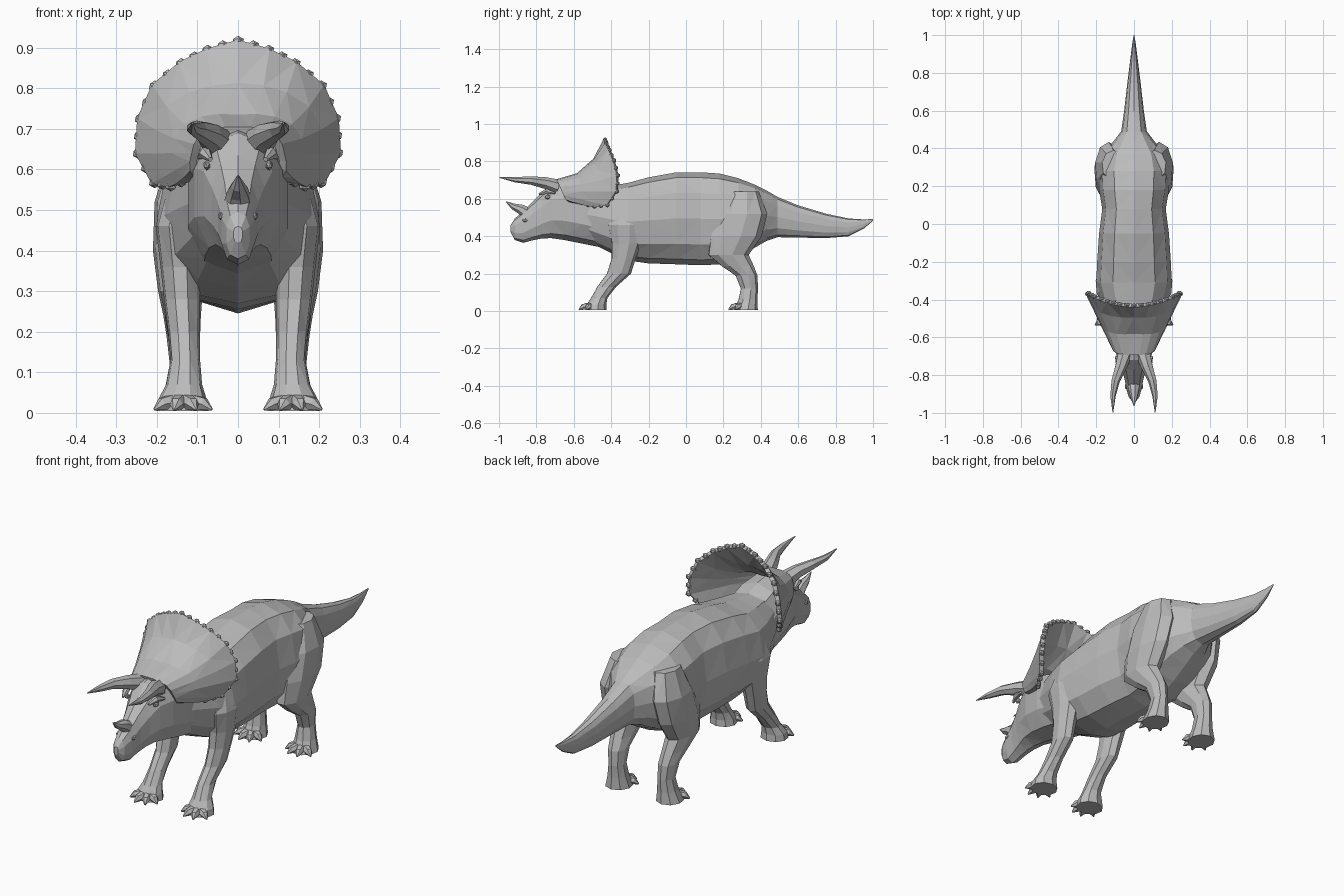
import bpy, bmesh, math
from mathutils import Vector

cube = bpy.data.objects.get("Cube")
if cube:
    bpy.data.objects.remove(cube)

skin = bpy.data.materials.new("grey_skin")
skin.use_nodes = True
GREY = (0.5, 0.5, 0.5, 1)
skin.diffuse_color = GREY
skin.node_tree.nodes["Principled BSDF"].inputs["Base Color"].default_value = GREY


def finish(name, bm, mirror=False, thick=0):
    """Turn a bmesh into a flat-shaded object, optionally mirrored or thickened."""
    bmesh.ops.triangulate(bm, faces=bm.faces[:], quad_method='SHORT_EDGE')
    bmesh.ops.recalc_face_normals(bm, faces=bm.faces[:])
    mesh = bpy.data.meshes.new(name)
    bm.to_mesh(mesh)
    bm.free()
    mesh.materials.append(skin)
    ob = bpy.data.objects.new(name, mesh)
    bpy.context.collection.objects.link(ob)
    if thick:
        mod = ob.modifiers.new("thickness", 'SOLIDIFY')
        mod.thickness, mod.offset = thick, 0
    if mirror:
        ob.modifiers.new("mirror", 'MIRROR')
    return ob


def skin_rings(bm, rings, closed=True):
    """Bridge successive rings of points; cap the ends of closed rings."""
    vs = [[bm.verts.new(p) for p in r] for r in rings]
    n = len(vs[0])
    for a, b in zip(vs, vs[1:]):
        for i in range(n if closed else n - 1):
            j = (i + 1) % n
            bm.faces.new((a[i], a[j], b[j], b[i]))
    if closed:
        bm.faces.new(vs[0])
        bm.faces.new(vs[-1])


def oval(c, u, v, n, turn=0, power=1):
    out = []
    for i in range(n):
        a = 2 * math.pi * i / n + turn
        cs, sn = math.cos(a), math.sin(a)
        out.append(Vector(c) + Vector(u) * math.copysign(abs(cs) ** power, cs)
                   + Vector(v) * math.copysign(abs(sn) ** power, sn))
    return out


def trunk(name, sections, n, power=0.85):
    """Loft along y from (y, bottom, top, half width)."""
    bm = bmesh.new()
    skin_rings(bm, [oval((0, y, (b + t) / 2), (w, 0, 0), (0, 0, (t - b) / 2), n, math.pi / 2, power)
                    for y, b, t, w in sections])
    return finish(name, bm)


def limb(name, sections):
    """Loft along z from (z, x, y, half width, half depth)."""
    bm = bmesh.new()
    skin_rings(bm, [oval((x, y, z), (rx, 0, 0), (0, ry, 0), 9, 0.2) for z, x, y, rx, ry in sections])
    return finish(name, bm, mirror=True)


def horn(bm, path, radii, n=7):
    """Tapered tube through the path points."""
    pts = [Vector(p) for p in path]
    rings = []
    for i, p in enumerate(pts):
        d = (pts[min(i + 1, len(pts) - 1)] - pts[max(i - 1, 0)]).normalized()
        u = d.cross(Vector((0, 0, 1)) if abs(d.z) < 0.9 else Vector((0, 1, 0))).normalized()
        rings.append(oval(p, u * radii[i], d.cross(u) * radii[i], n))
    skin_rings(bm, rings)


def knob(bm, p, size, scale=(1, 1, 1)):
    made = bmesh.ops.create_icosphere(bm, subdivisions=1, radius=size)["verts"]
    bmesh.ops.scale(bm, vec=scale, verts=made)
    bmesh.ops.translate(bm, vec=p, verts=made)


# Body and tail
trunk("body_and_tail", [
    (-.62, .43, .62, .09), (-.50, .36, .66, .135), (-.40, .31, .67, .175), (-.31, .27, .685, .2),
    (-.20, .255, .715, .195), (-.05, .25, .742, .185), (.08, .245, .742, .168),
    (.18, .25, .735, .185), (.28, .29, .71, .19), (.37, .34, .675, .165), (.43, .375, .645, .115),
    (.49, .395, .61, .068), (.60, .393, .565, .052), (.75, .39, .52, .035),
    (.87, .40, .495, .02), (.95, .44, .49, .01), (1.0, .483, .492, .002)], 12)

# Head with beak
trunk("head", [
    (-.937, .42, .46, .012), (-.915, .38, .495, .03), (-.87, .365, .535, .043),
    (-.82, .378, .585, .052), (-.77, .388, .635, .068), (-.72, .39, .69, .088),
    (-.65, .38, .705, .112), (-.55, .36, .69, .128), (-.45, .34, .65, .13)], 10)

# Legs
limb("front_leg", [
    (.58, .13, -.31, .04, .07), (.46, .15, -.32, .054, .1), (.36, .142, -.32, .05, .08),
    (.28, .138, -.335, .045, .066), (.2, .133, -.36, .04, .066), (.13, .13, -.425, .037, .052),
    (.07, .133, -.465, .045, .045), (.035, .137, -.48, .06, .054), (.005, .137, -.482, .065, .058)])
limb("hind_leg", [
    (.64, .11, .31, .06, .08), (.52, .135, .3, .072, .135), (.4, .145, .265, .066, .14),
    (.3, .142, .225, .056, .11), (.24, .138, .275, .047, .088), (.19, .135, .322, .042, .06),
    (.12, .132, .338, .037, .047), (.06, .134, .33, .047, .052), (.005, .137, .318, .062, .066)])

# Toes with pointed claws
for part, y in (("front_toes", -.495), ("hind_toes", .305)):
    bm = bmesh.new()
    for deg in (-65, -25, 15, 60):
        a = math.radians(deg)
        d = Vector((math.sin(a), -math.cos(a), 0))
        base = Vector((.137, y, .026))
        horn(bm, [base + d * .03, base + d * .058 + Vector((0, 0, -.004)),
                  base + d * .08 + Vector((0, 0, -.018))], [.021, .017, .003], 6)
    finish(part, bm, mirror=True)

# Frill: curved shield between the skull and the rim
rim = [Vector(p) for p in (
    (0, -.432, .915), (.075, -.425, .893), (.14, -.41, .86), (.205, -.385, .805), (.24, -.365, .725),
    (.245, -.37, .64), (.205, -.42, .568), (.165, -.49, .56), (.115, -.56, .58))]
root = [Vector(p) for p in (
    (0, -.69, .695), (.03, -.69, .695), (.06, -.69, .69), (.085, -.68, .68), (.1, -.67, .66),
    (.105, -.66, .64), (.11, -.65, .62), (.11, -.64, .6), (.105, -.62, .59))]
rows = []
for t in (0, .35, .7, 1):
    row = []
    for i, (a, b) in enumerate(zip(root, rim)):
        sag = 4 * t * (1 - t) * max(0, 1 - i / 5)
        row.append(a.lerp(b, t) + Vector((0, .025, -.05)) * sag)
    rows.append([Vector((-p.x, p.y, p.z)) for p in row[:0:-1]] + row)
bm = bmesh.new()
skin_rings(bm, rows, closed=False)
finish("frill", bm, thick=.02)

# Knobs along the frill rim
bm = bmesh.new()
for a, b in zip(rim[:8], rim[1:]):
    for t in (0, .5):
        p = a.lerp(b, t)
        for side in ((1,) if p.x == 0 else (-1, 1)):
            knob(bm, (p.x * side, p.y, p.z), .016, (1, .8, .9))
finish("frill_knobs", bm)

# Brow horns and nose horn
bm = bmesh.new()
horn(bm, [(.05, -.69, .665), (.07, -.755, .685), (.098, -.83, .698), (.112, -.91, .702),
          (.112, -.998, .714)], [.04, .032, .023, .015, .002])
finish("brow_horn", bm, mirror=True)
bm = bmesh.new()
horn(bm, [(0, -.85, .52), (0, -.885, .545), (0, -.925, .56), (0, -.962, .585)],
     [.035, .027, .017, .002])
finish("nose_horn", bm)

# Eyes, brow ridges and nostrils
bm = bmesh.new()
knob(bm, (.077, -.74, .61), .016, (.6, 1, .8))
finish("eye", bm, mirror=True)
bm = bmesh.new()
horn(bm, [(.068, -.785, .625), (.08, -.745, .64), (.095, -.70, .63)], [.006, .016, .006], 6)
finish("brow_ridge", bm, mirror=True)
bm = bmesh.new()
knob(bm, (.042, -.86, .485), .013, (.6, 1.2, .8))
finish("nostril", bm, mirror=True)
